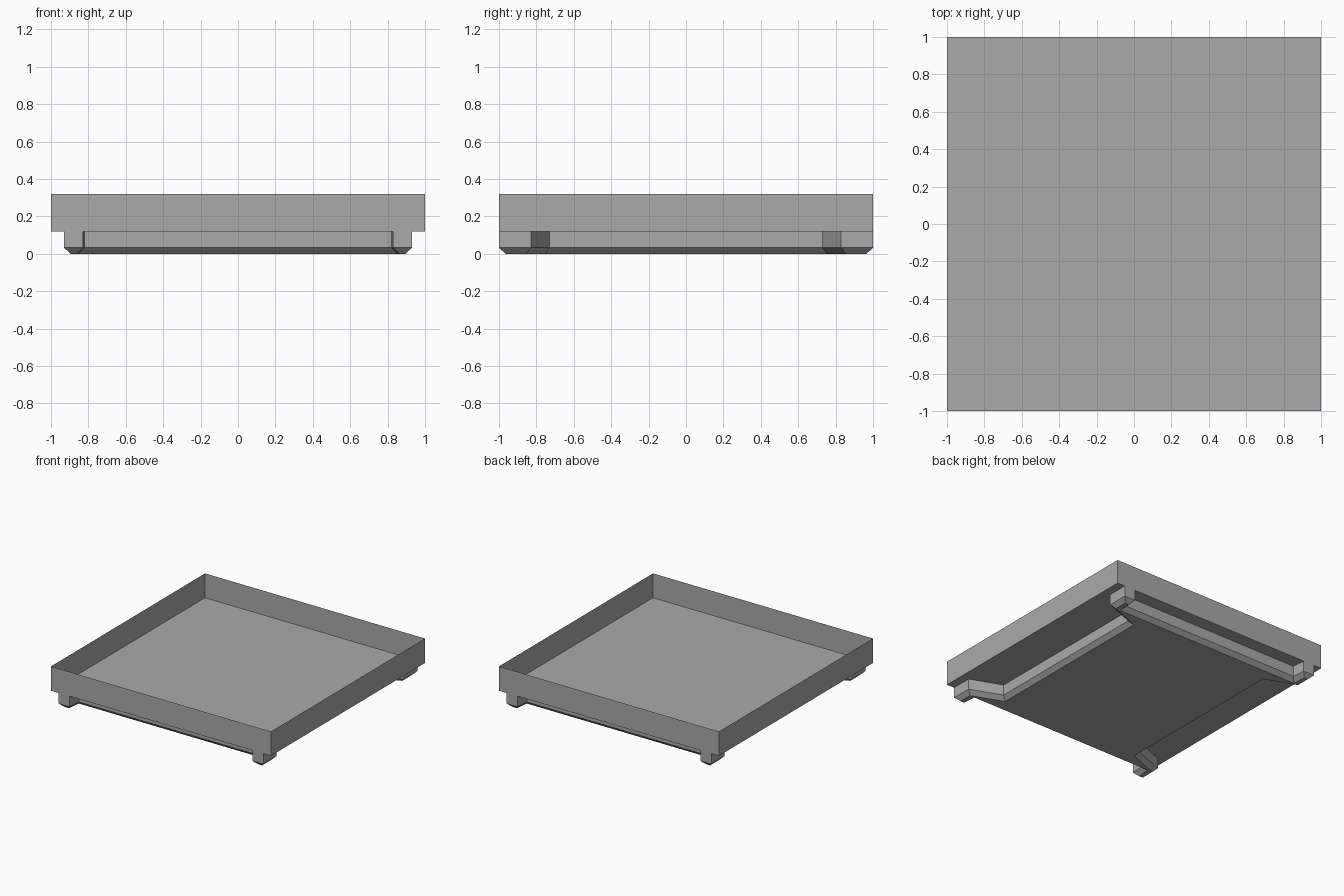
import bpy
import bmesh

cube = bpy.data.objects.get("Cube")
if cube:
    bpy.data.objects.remove(cube, do_unlink=True)

FLOOR, RIM, BEVEL = 0.12, 0.32, 0.035

grey = bpy.data.materials.new("mid grey")
grey.use_nodes = True
grey.diffuse_color = (0.4, 0.4, 0.4, 1)
bsdf = next(n for n in grey.node_tree.nodes if n.type == 'BSDF_PRINCIPLED')
bsdf.inputs["Base Color"].default_value = grey.diffuse_color
bsdf.inputs["Roughness"].default_value = 0.8


def add_object(name, bm):
    mesh = bpy.data.meshes.new(name)
    bm.to_mesh(mesh)
    bm.free()
    mesh.materials.append(grey)
    obj = bpy.data.objects.new(name, mesh)
    bpy.context.collection.objects.link(obj)
    return obj


def inset_outline(points, d):
    """Move every edge of a counter-clockwise outline inward by d."""
    result = []
    for i, p in enumerate(points):
        a, b = points[i - 1], points[(i + 1) % len(points)]
        e1 = (p[0] - a[0], p[1] - a[1])
        e2 = (b[0] - p[0], b[1] - p[1])
        l1, l2 = (e1[0]**2 + e1[1]**2)**0.5, (e2[0]**2 + e2[1]**2)**0.5
        n1 = (-e1[1] / l1, e1[0] / l1)
        n2 = (-e2[1] / l2, e2[0] / l2)
        k = d / (1 + n1[0] * n2[0] + n1[1] * n2[1])
        result.append((p[0] + k * (n1[0] + n2[0]), p[1] + k * (n1[1] + n2[1])))
    return result


# Tray: thin open sheet box
bm = bmesh.new()
low = [bm.verts.new((x, y, FLOOR)) for x, y in ((-1, -1), (1, -1), (1, 1), (-1, 1))]
high = [bm.verts.new((v.co.x, v.co.y, RIM)) for v in low]
bm.faces.new(low[::-1])
for i in range(4):
    j = (i + 1) % 4
    bm.faces.new((low[i], low[j], high[j], high[i]))
add_object("tray", bm)

# Base: recessed plinth with four corner feet, chamfered at the bottom
corner = [(0.67, 0.73), (0.93, 0.83), (0.93, 1.0), (0.83, 1.0), (0.82, 0.89)]
outline = (corner
           + [(-x, y) for x, y in reversed(corner)]
           + [(-x, -y) for x, y in corner]
           + [(x, -y) for x, y in reversed(corner)])
bm = bmesh.new()
lower = inset_outline(outline, BEVEL)
rings = [[bm.verts.new((x, y, z)) for x, y in pts]
         for pts, z in ((lower, 0), (outline, 0.033), (outline, FLOOR))]
for below, above in zip(rings, rings[1:]):
    for i in range(len(below)):
        j = (i + 1) % len(below)
        bm.faces.new((below[i], below[j], above[j], above[i]))
bottom = bm.faces.new(rings[0][::-1])
bmesh.ops.triangulate(bm, faces=[bottom])
add_object("base", bm)
